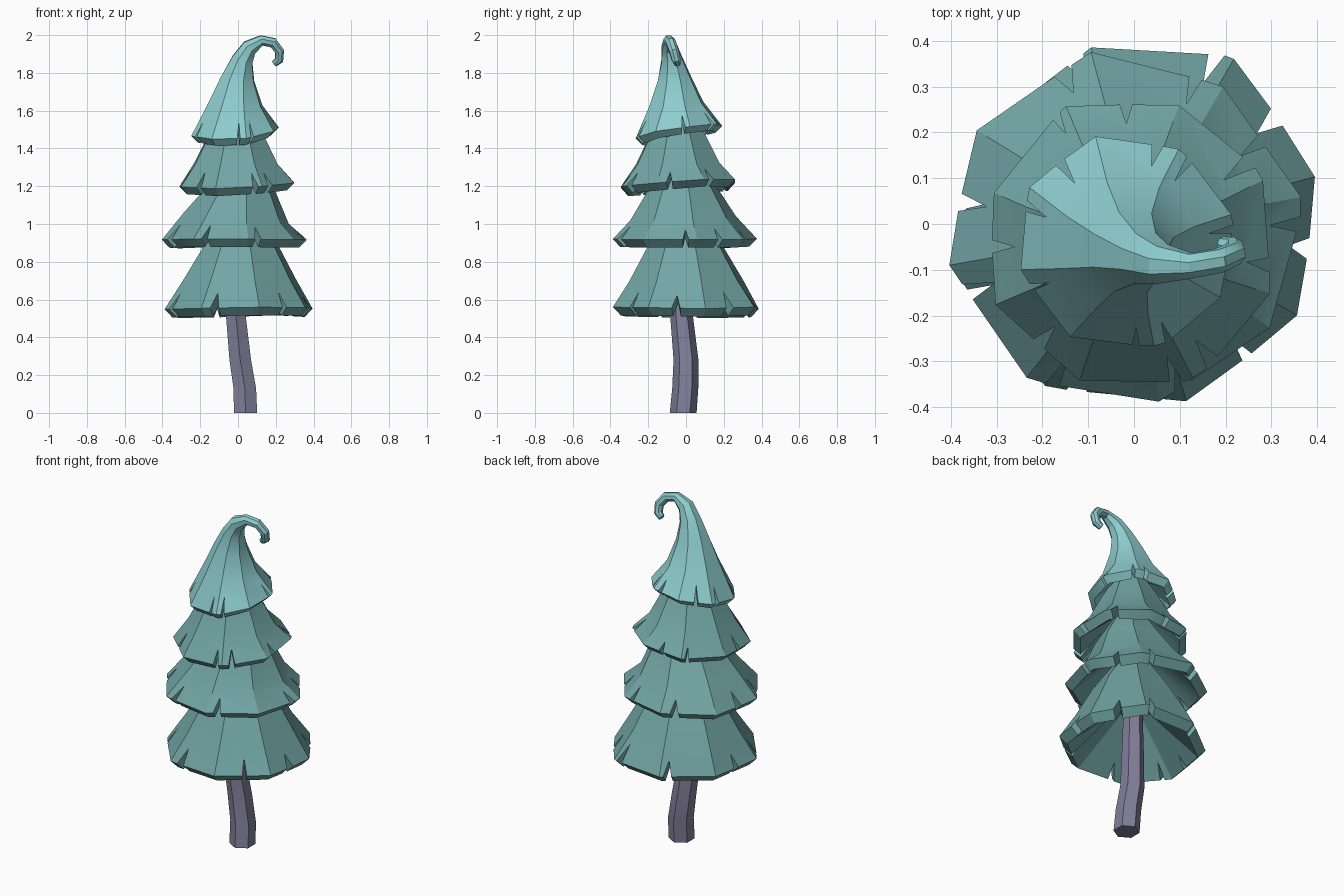
import bpy, bmesh, random
from math import cos, sin, radians, tau
from mathutils import Vector, Quaternion

random.seed(11)
if "Cube" in bpy.data.objects:
    bpy.data.objects.remove(bpy.data.objects["Cube"])


def material(name, colour):
    mat = bpy.data.materials.new(name)
    mat.use_nodes = True
    mat.diffuse_color = (*colour, 1)
    bsdf = mat.node_tree.nodes["Principled BSDF"]
    bsdf.inputs["Base Color"].default_value = (*colour, 1)
    bsdf.inputs["Roughness"].default_value = 0.8
    return mat


def sweep_frames(points, lean):
    """Rotations that carry a ring along the path without twisting."""
    frames, q, previous = [], Quaternion(), Vector((0, 0, 1))
    for i in range(len(points)):
        ahead = points[min(i + 1, len(points) - 1)]
        tangent = (ahead - points[i - 1]).normalized() if i else Vector(lean).normalized()
        q = previous.rotation_difference(tangent) @ q
        frames.append(q.copy())
        previous = tangent
    return frames


def ring_points(centre, rotation, radius, sides, start, wobble=0):
    ring = []
    for k in range(sides):
        a = radians(start) + tau * k / sides
        r = radius * (1 + random.uniform(-wobble, wobble))
        lift = radius * random.uniform(-wobble, wobble)
        ring.append(centre + rotation @ Vector((r * cos(a), r * sin(a), lift)))
    return ring


def finish(bm, name, mat):
    mesh = bpy.data.meshes.new(name)
    bm.to_mesh(mesh)
    bm.free()
    mesh.materials.append(mat)
    obj = bpy.data.objects.new(name, mesh)
    bpy.context.collection.objects.link(obj)
    bpy.ops.object.select_all(action='DESELECT')
    obj.select_set(True)
    bpy.context.view_layer.objects.active = obj
    bpy.ops.object.shade_smooth_by_angle(angle=radians(28))


def loft(bm, rings):
    for low, high in zip(rings, rings[1:]):
        for k in range(len(low)):
            n = (k + 1) % len(low)
            bm.faces.new((low[k], low[n], high[n], high[k]))
    bm.faces.new(rings[-1])


def skirt(name, stations, start, mat, rim, lean=(0, 0, 1), twist=0, sides=8):
    """Foliage lofted through (x, y, z, radius) rings, with a slit, thick hem."""
    points = [Vector(s[:3]) for s in stations]
    frames = sweep_frames(points, lean)
    bm = bmesh.new()
    rings = []
    for i, (p, q, s) in enumerate(zip(points, frames, stations)):
        ring = ring_points(p, q, s[3], sides, start + twist * i, 0 if i else 0.025)
        rings.append([bm.verts.new(co) for co in ring])
    loft(bm, rings[1:])

    def outward(co):
        return Vector((co.x - points[0].x, co.y - points[0].y, 0)).normalized()

    # Outer panels, each with one tapered slit
    hem = []
    low, high = rings[:2]
    for k in range(sides):
        n = (k + 1) % sides
        a, b = low[k].co, low[n].co
        t = random.choice((0.16, 0.22, 0.5, 0.82)) + random.uniform(-0.04, 0.04)
        w = random.uniform(0.04, 0.075)
        slit_top = a.lerp(b, t).lerp(high[k].co.lerp(high[n].co, t), random.uniform(0.45, 0.7))
        out = outward(a.lerp(b, t)) * random.uniform(0, 0.01)
        slit = [bm.verts.new(co) for co in
                (a.lerp(b, t - w) + out, slit_top, a.lerp(b, t + w) + out)]
        bm.faces.new((low[k], *slit, low[n], high[n], high[k]))
        hem += [low[k], *slit]

    # Thick rim around the hem and the slits
    inner = [bm.verts.new(v.co - rim * (0.7 * outward(v.co) + Vector((0, 0, 0.7))))
             for v in hem]
    for k in range(len(hem)):
        n = (k + 1) % len(hem)
        bm.faces.new((hem[n], hem[k], inner[k], inner[n]))

    # Shallow underside rising to the middle
    size = stations[0][3]
    middle = points[0] + frames[0] @ Vector((0, 0, 0.5 * size))
    core = [bm.verts.new(co) for co in
            ring_points(middle, frames[0], 0.18 * size, sides, start)]
    for k in range(sides):
        n = (k + 1) % sides
        edge = [inner[(4 * k + j) % len(inner)] for j in range(4, -1, -1)]
        bm.faces.new((*edge, core[k], core[n]))
    bm.faces.new(core[::-1])
    finish(bm, name, mat)


def bent_post(name, stations, sides, start, mat):
    bm = bmesh.new()
    rings = [[bm.verts.new(co) for co in
              ring_points(Vector(s[:3]), Quaternion(), s[3], sides, start)]
             for s in stations]
    loft(bm, rings)
    bm.faces.new(rings[0][::-1])
    finish(bm, name, mat)


foliage = material("teal foliage", (0.17, 0.38, 0.38))
light_foliage = material("light teal foliage", (0.27, 0.61, 0.62))
bark = material("purple grey bark", (0.22, 0.21, 0.32))

# Bent six-sided trunk
bent_post("trunk", [(0.04, -0.015, 0, 0.071), (0.036, -0.004, 0.13, 0.069),
                    (0.012, 0, 0.28, 0.066), (-0.012, -0.024, 0.52, 0.06),
                    (-0.02, -0.03, 1.0, 0.045)], 6, 30, bark)

# Three skirts, each tucked under the one above
skirt("lower_skirt", [(0.01, 0, 0.555, 0.407), (0.01, 0, 0.70, 0.312),
                      (0.012, -0.005, 0.87, 0.213), (0, -0.01, 1.04, 0.10)],
      15, foliage, 0.062)
skirt("middle_skirt", [(-0.018, -0.015, 0.915, 0.388), (-0.01, -0.015, 1.03, 0.285),
                       (0.01, -0.02, 1.18, 0.19), (0, -0.03, 1.34, 0.09)],
      11, foliage, 0.06)
skirt("upper_skirt", [(-0.01, -0.04, 1.212, 0.322), (-0.012, -0.044, 1.32, 0.235),
                      (-0.01, -0.045, 1.46, 0.162), (-0.01, -0.05, 1.62, 0.07)],
      25, foliage, 0.056, lean=(-0.05, -0.04, 1))

# Top skirt drawn out into a curled tip
skirt("curled_top", [(-0.02, -0.04, 1.49, 0.238), (-0.014, -0.052, 1.635, 0.15),
                     (-0.002, -0.062, 1.77, 0.094), (0.024, -0.075, 1.87, 0.06),
                     (0.062, -0.088, 1.935, 0.045), (0.125, -0.091, 1.972, 0.029),
                     (0.185, -0.08, 1.96, 0.028), (0.22, -0.064, 1.915, 0.026),
                     (0.217, -0.052, 1.868, 0.024), (0.192, -0.045, 1.848, 0.018)],
      15, light_foliage, 0.05, lean=(-0.09, -0.16, 1), twist=2)
